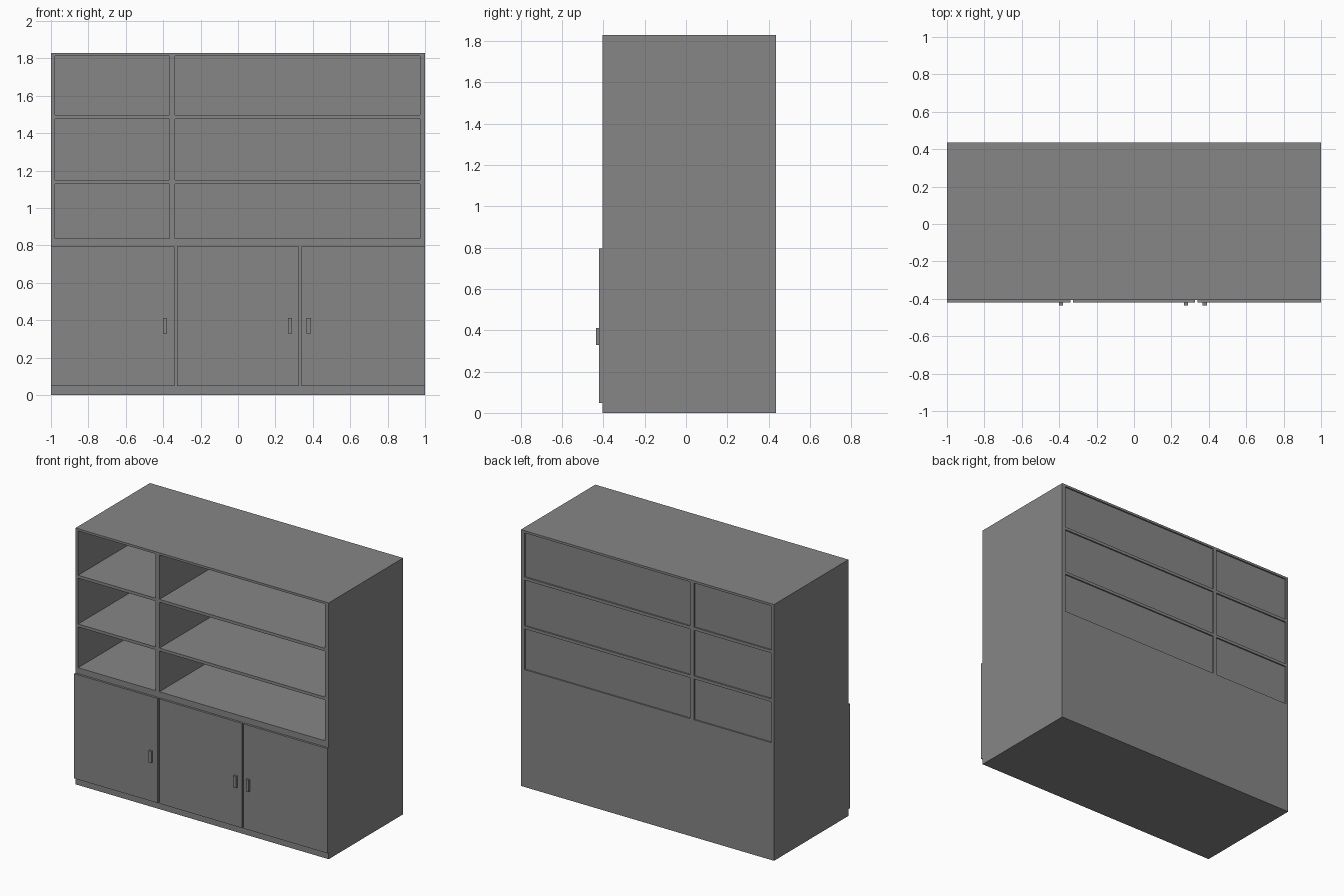
import bpy
import bmesh

if "Cube" in bpy.data.objects:
    bpy.data.objects.remove(bpy.data.objects["Cube"], do_unlink=True)

GREY = (0.24, 0.24, 0.24, 1.0)
grey = bpy.data.materials.new("plain grey")
grey.use_nodes = True
grey.diffuse_color = GREY
grey.node_tree.nodes["Principled BSDF"].inputs["Base Color"].default_value = GREY


def boxes(name, spans):
    """One object made of boxes, each given as (x range, y range, z range)."""
    bm = bmesh.new()
    for span in spans:
        verts = bmesh.ops.create_cube(bm, size=1)["verts"]
        for v in verts:
            v.co = [lo + (c + 0.5) * (hi - lo) for c, (lo, hi) in zip(v.co, span)]
    mesh = bpy.data.meshes.new(name)
    bm.to_mesh(mesh)
    bm.free()
    mesh.materials.append(grey)
    obj = bpy.data.objects.new(name, mesh)
    bpy.context.collection.objects.link(obj)
    return obj


FRONT, BACK, HEIGHT = -0.405, 0.435, 1.83
DOOR_FRONT = FRONT - 0.015
BACK_RECESS = 0.01
BACK_PANEL = 0.01

# Cabinet body with open shelf bays and shallow recesses behind them
body = boxes("cabinet_body", [((-1, 1), (FRONT, BACK), (0, HEIGHT))])
columns = [(-0.979, -0.367), (-0.337, 0.972)]
rows = [(0.838, 1.129), (1.15, 1.477), (1.498, 1.814)]
depths = [(FRONT - 0.1, BACK - BACK_RECESS - BACK_PANEL),
          (BACK - BACK_RECESS, BACK + 0.1)]
cutter = boxes("bay_cutter", [(x, y, z) for x in columns for z in rows for y in depths])
cutter.hide_render = True
cut = body.modifiers.new("shelf bays", "BOOLEAN")
cut.operation = "DIFFERENCE"
cut.solver = "EXACT"
cut.object = cutter
bpy.context.view_layer.objects.active = body
bpy.ops.object.modifier_apply(modifier=cut.name)
bpy.data.objects.remove(cutter, do_unlink=True)

# Doors with their pull handles
doors = {
    "right": ((-1, -0.34), (-0.402, -0.38)),
    "middle": ((-0.327, 0.325), (0.267, 0.289)),
    "left": ((0.339, 1), (0.367, 0.389)),
}
for side, (door_x, handle_x) in doors.items():
    boxes(side + "_door", [(door_x, (DOOR_FRONT, FRONT), (0.048, 0.795))])
    boxes(side + "_handle", [(handle_x, (DOOR_FRONT - 0.015, DOOR_FRONT), (0.328, 0.412))])
